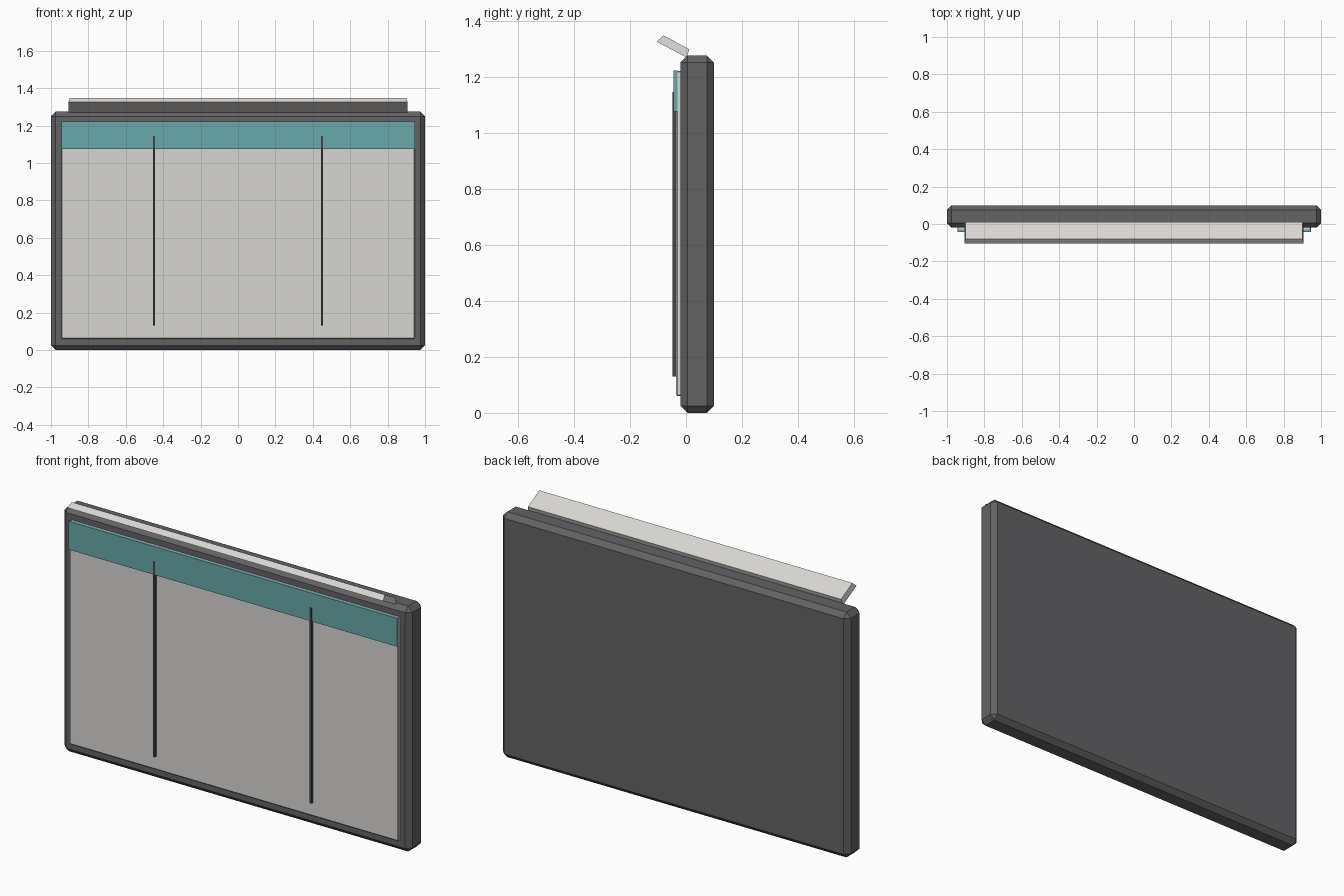
import bpy
import bmesh

cube = bpy.data.objects.get("Cube")
if cube:
    bpy.data.objects.remove(cube, do_unlink=True)


def material(name, color):
    mat = bpy.data.materials.new(name)
    mat.use_nodes = True
    mat.diffuse_color = (*color, 1)
    mat.node_tree.nodes["Principled BSDF"].inputs["Base Color"].default_value = (*color, 1)
    return mat


charcoal = material("charcoal", (0.125, 0.125, 0.13))
dark_line = material("dark line", (0.06, 0.06, 0.06))
off_white = material("off white", (0.69, 0.67, 0.65))
teal = material("teal", (0.14, 0.40, 0.40))


def add_object(name, bm, mat):
    bmesh.ops.recalc_face_normals(bm, faces=bm.faces)
    mesh = bpy.data.meshes.new(name)
    bm.to_mesh(mesh)
    bm.free()
    mesh.materials.append(mat)
    obj = bpy.data.objects.new(name, mesh)
    bpy.context.collection.objects.link(obj)
    return obj


def box(name, low, high, mat, chamfer=0):
    """Box between two corners, with optional flat chamfers."""
    bm = bmesh.new()
    bmesh.ops.create_cube(bm, size=1)
    for v in bm.verts:
        v.co = [low[i] if v.co[i] < 0 else high[i] for i in range(3)]
    if chamfer:
        bmesh.ops.bevel(bm, geom=bm.edges[:], offset=chamfer, segments=1,
                        profile=0.5, affect='EDGES')
    return add_object(name, bm, mat)


# Chamfered slab body
box("frame", (-1, -0.02, 0), (1, 0.1, 1.275), charcoal, 0.025)

# Front panel and its header band
box("panel", (-0.945, -0.035, 0.06), (0.945, -0.015, 1.22), off_white, 0.004)
box("header_band", (-0.945, -0.044, 1.075), (0.945, -0.03, 1.222), teal)

# Thin column dividers
for side, x in (("right", -0.45), ("left", 0.45)):
    box(side + "_divider", (x - 0.005, -0.048, 0.13), (x + 0.005, -0.03, 1.145), dark_line)

# Tilted hood along the top: (half width, y, z) profile extruded across x
profile = [(0.907, -0.105, 1.325), (0.9, -0.08, 1.347),
           (0.9, 0.012, 1.297), (0.907, 0.002, 1.268)]
bm = bmesh.new()
ends = [[bm.verts.new((s * w, y, z)) for w, y, z in profile] for s in (-1, 1)]
for end in ends:
    bm.faces.new(end)
for i in range(4):
    j = (i + 1) % 4
    bm.faces.new((ends[0][i], ends[0][j], ends[1][j], ends[1][i]))
add_object("top_hood", bm, off_white)
